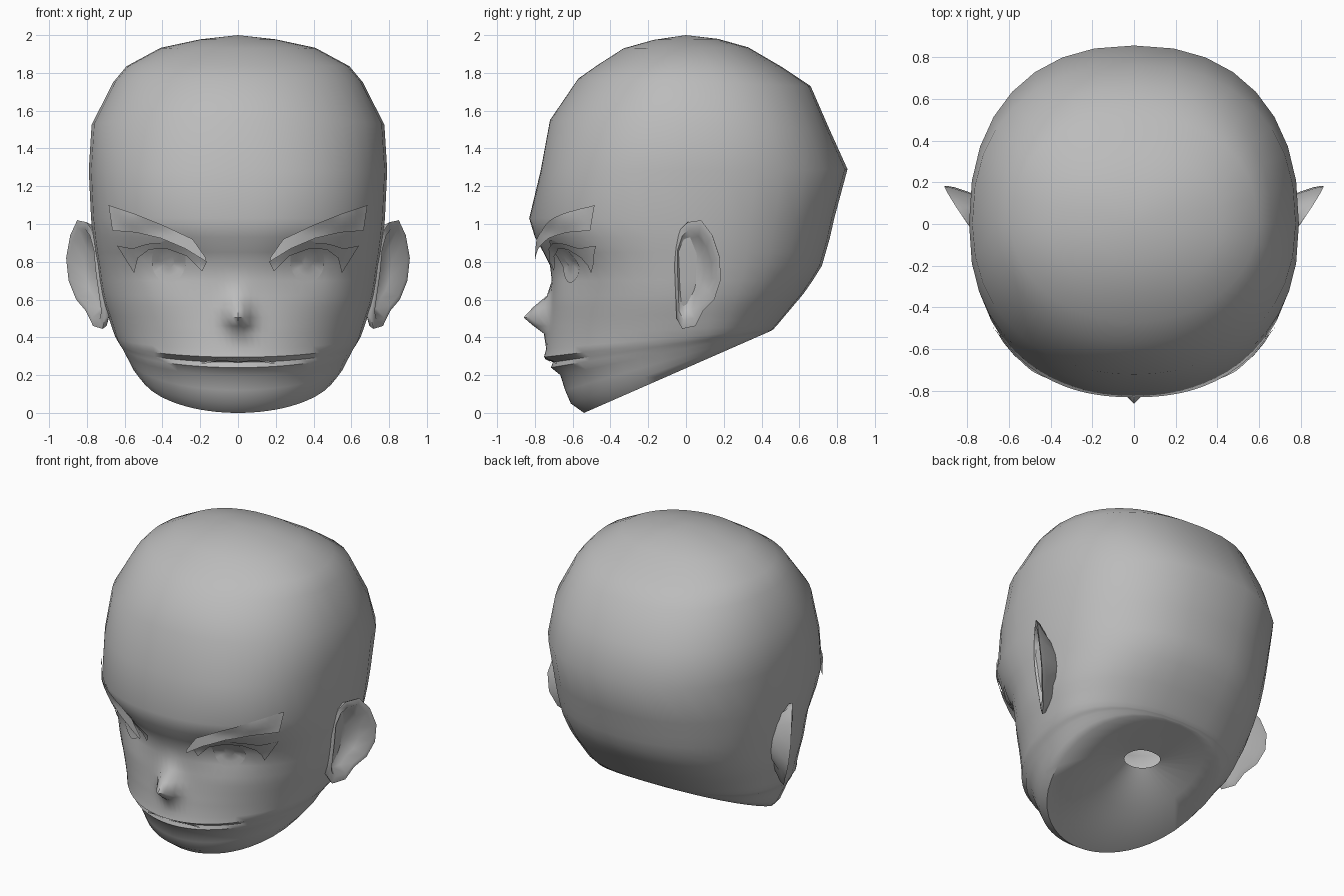
import bpy, bmesh, math
from mathutils import Vector
from mathutils.bvhtree import BVHTree

if "Cube" in bpy.data.objects:
    bpy.data.objects.remove(bpy.data.objects["Cube"])

grey = bpy.data.materials.new("plain grey")
grey.diffuse_color = (0.5, 0.5, 0.5, 1)
grey.use_nodes = True
grey.node_tree.nodes["Principled BSDF"].inputs["Base Color"].default_value = grey.diffuse_color


def finish(name, bm, angle=60):
    me = bpy.data.meshes.new(name)
    bm.to_mesh(me)
    bm.free()
    me.materials.append(grey)
    ob = bpy.data.objects.new(name, me)
    bpy.context.collection.objects.link(ob)
    bpy.ops.object.select_all(action='DESELECT')
    ob.select_set(True)
    bpy.context.view_layer.objects.active = ob
    bpy.ops.object.shade_smooth_by_angle(angle=math.radians(angle))
    return ob


def bridge(bm, a, b, closed=True):
    n = len(a)
    for i in range(n if closed else n - 1):
        j = (i + 1) % n
        bm.faces.new((a[i], a[j], b[j], b[i]))


# Head rings: front y, front z, back y, back z, half width
SKULL = [
    (-.17, 1.975, .17, 1.98, .2), (-.33, 1.93, .33, 1.935, .41), (-.47, 1.84, .51, 1.83, .59),
    (-.57, 1.77, .66, 1.73, .66), (-.72, 1.55, .76, 1.5, .775), (-.77, 1.28, .855, 1.29, .79),
    (-.83, 1.03, .785, 1.03, .778), (-.80, .93, .76, .92, .767), (-.755, .85, .74, .85, .757),
    (-.72, .78, .72, .78, .745), (-.71, .70, .67, .70, .735),
]
# Lower face rings: front y, front z, half width; their backs close in on the nape
FACE = [
    (-.715, .62, .722), (-.72, .56, .708), (-.725, .505, .69), (-.73, .46, .677),
    (-.735, .42, .665), (-.74, .34, .65), (-.752, .295, .64), (-.705, .268, .632),
    (-.715, .24, .622), (-.665, .2, .61), (-.64, .12, .585), (-.61, .05, .565), (-.54, 0, .53),
]
NECK = [(-.2, .15, .43, .428, .35), (-.03, .35, .18, .35, .11)]
ROWS = list(SKULL)
for yf, zf, w in FACE:
    k = max(zf - .4, 0) / .3
    ROWS.append((yf, zf, .445 + .05 * zf + .2 * k, .432 + .03 * zf + .247 * k, w))
ROWS += NECK
# Ring angles, packed closely round the middle of the face
ANGLES = [math.pi / 2 * (.45 * u + .55 * u ** 3) for u in (i / 16 for i in range(-16, 17))]
ANGLES += [math.pi / 2 + math.pi * i / 16 for i in range(1, 16)]


def spow(v, p):
    return math.copysign(abs(v) ** p, v)


bm = bmesh.new()
rings = []
for row in ROWS:
    yf, zf, yb, zb, w = row
    yc = (yf + yb) / 2 if row in NECK else 0
    # roundness is squarest at the brow; the nose swells and fades with height
    front = 2 + .35 * math.exp(-((zf - 1.15) / .4) ** 2)
    nose = .135 * math.exp(-((zf - .505) / (.085 if zf > .505 else .06)) ** 2)
    ring = []
    for t in ANGLES:
        s, c = math.sin(t), math.cos(t)
        n = front if c > 0 else 2.3
        x = w * spow(s, 2 / n)
        y = yc - spow(c, 2 / n) * ((yc - yf) if c > 0 else (yb - yc))
        z = zf + (zb - zf) * (y - yf) / (yb - yf)
        if c > 0:
            y -= nose * math.exp(-(x / .065) ** 2)
            # eye sockets
            y += .045 * math.exp(-((abs(x) - .37) / .16) ** 2 - ((z - .79) / .1) ** 2)
        ring.append(bm.verts.new((x, y, z)))
    if rings:
        bridge(bm, rings[-1], ring)
    rings.append(ring)
top = bm.verts.new((0, 0, 2.0))
for i, v in enumerate(rings[0]):
    bm.faces.new((top, v, rings[0][(i + 1) % len(rings[0])]))
bmesh.ops.recalc_face_normals(bm, faces=bm.faces)
tree = BVHTree.FromBMesh(bm)
finish("head", bm, 50)


def face_y(x, z):
    hit = tree.ray_cast(Vector((x, -2, z)), Vector((0, 1, 0)))[0]
    return hit.y if hit else -.45


def along(pts, n):
    out = []
    for k in range(n + 1):
        f = k / n * (len(pts) - 1)
        i = min(int(f), len(pts) - 2)
        f -= i
        out.append([a + (b - a) * f for a, b in zip(pts[i], pts[i + 1])])
    return out


def face_front(bm):
    bmesh.ops.recalc_face_normals(bm, faces=bm.faces)
    if sum(f.normal.y for f in bm.faces) > 0:
        bmesh.ops.reverse_faces(bm, faces=bm.faces)


def strip(name, upper, lower, depth, side, n=20):
    """Thin sheet between two edge lines, lying just in front of the face."""
    bm = bmesh.new()
    prev = None
    for (x0, z0), (x1, z1) in zip(along(upper, n), along(lower, n)):
        col = []
        for k in range(4):
            x, z = x0 + (x1 - x0) * k / 3, z0 + (z1 - z0) * k / 3
            col.append(bm.verts.new((x * side, depth(x, z), z)))
        if prev:
            bridge(bm, prev, col, False)
        prev = col
    face_front(bm)
    finish(name, bm)


def brow_depth(x, z):
    free = -.80 + .31 * (max(x - .15, 0) / .53) ** 2
    return min(face_y(x, z) - .012, free)


def lash_depth(x, z):
    return face_y(x, z) - .015


def lip_depth(x, z):
    return face_y(x, z) - .01


BROW_UP = [(.17, .82), (.24, .92), (.40, .995), (.55, 1.055), (.685, 1.10)]
BROW_LOW = [(.175, .805), (.28, .87), (.41, .925), (.54, .955), (.665, .965)]
LASH_UP = [(.165, .80), (.27, .87), (.38, .90), (.48, .895), (.56, .87), (.64, .885)]
LASH_LOW = [(.19, .75), (.27, .83), (.38, .87), (.47, .865), (.53, .82), (.55, .74)]
LIP_UP = [(0, .283), (.03, .287), (.1, .292), (.195, .265)]
LIP_LOW = [(0, .267), (.03, .272), (.1, .277), (.19, .258)]
# Ear outline in side view (y, z)
EAR = [(-.06, .88), (-.03, .97), (.01, 1.01), (.08, 1.02), (.14, .94), (.18, .82), (.183, .70),
       (.15, .60), (.09, .54), (.05, .46), (-.02, .445), (-.05, .50), (-.055, .62), (-.06, .75)]

for side, tag in ((1, "left"), (-1, "right")):
    strip(tag + "_eyebrow", BROW_UP, BROW_LOW, brow_depth, side)
    strip(tag + "_eyelash", LASH_UP, LASH_LOW, lash_depth, side)
    strip(tag + "_upper_lip", LIP_UP, LIP_LOW, lip_depth, side)

    # Iris: shallow domed oval turned outwards
    bm = bmesh.new()
    prev = None
    for r in (1, .66, .33):
        ring = []
        for k in range(24):
            a = math.tau * k / 24
            x, z = .367 + .09 * r * math.cos(a), .802 + .113 * r * math.sin(a)
            y = min(-.6 + .5 * (x - .367) - .012 * (1 - r * r), face_y(x, z) - .006)
            ring.append(bm.verts.new((x * side, y, z)))
        if prev:
            bridge(bm, prev, ring)
        prev = ring
    bm.faces.new(prev)
    face_front(bm)
    finish(tag + "_iris", bm)

    # Ear: root, back of rim, front of rim, hollow
    bm = bmesh.new()
    prev = None
    for scale, out, follow in ((.6, -.05, .2), (.95, -.025, .65), (1, 0, .68), (.85, .005, .66),
                               (.68, -.025, .5), (.3, -.04, .4)):
        ring = []
        for y, z in EAR:
            y, z = .04 + (y - .04) * scale, .75 + (z - .75) * scale
            x = .69 + .06 * (z - .45) / .55 + follow * (y + .06) + out
            x += .025 * math.exp(-((z - .78) / .2) ** 2) * follow
            ring.append(bm.verts.new((x * side, y, z)))
        if prev:
            bridge(bm, prev, ring)
        prev = ring
    bm.faces.new(prev)
    bmesh.ops.recalc_face_normals(bm, faces=bm.faces)
    finish(tag + "_ear", bm)
